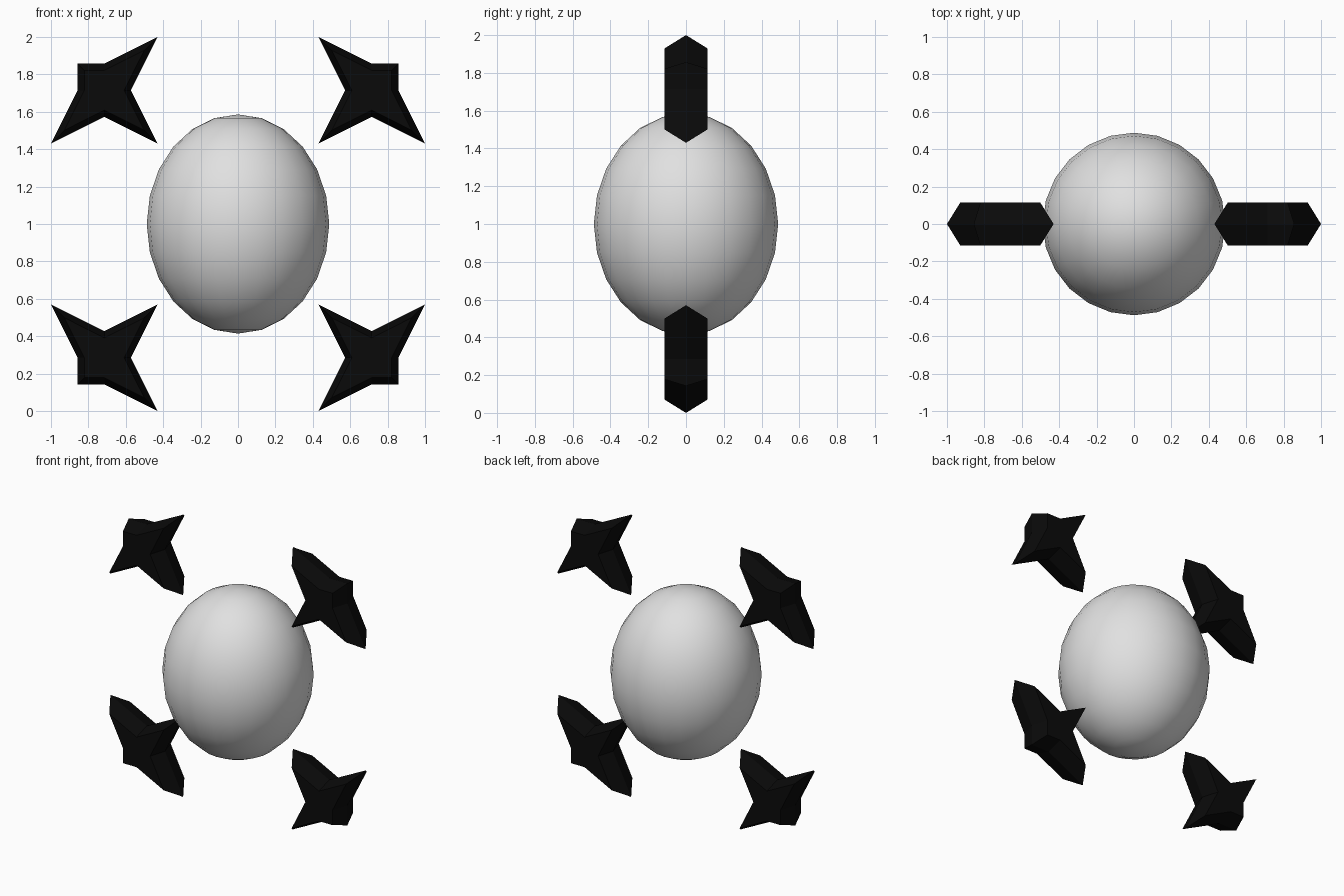
import bpy, bmesh

if "Cube" in bpy.data.objects:
    bpy.data.objects.remove(bpy.data.objects["Cube"])


def material(name, rgb):
    m = bpy.data.materials.new(name)
    m.diffuse_color = (*rgb, 1)
    m.use_nodes = True
    m.node_tree.nodes["Principled BSDF"].inputs["Base Color"].default_value = m.diffuse_color
    return m


grey = material("light grey", (0.75, 0.75, 0.75))
black = material("black", (0.003, 0.003, 0.003))

# Central egg-shaped body
bpy.ops.mesh.primitive_uv_sphere_add(segments=24, ring_count=12, radius=1, location=(0, 0, 1))
body = bpy.context.object
body.name = "body"
body.scale = (0.488, 0.488, 0.586)
body.data.materials.append(grey)
bpy.ops.object.shade_smooth()

# Star outline around its own centre: long points, notches, one square outer corner
STAR = [(-0.285, 0.285), (0, 0.142), (0.142, 0.142), (0.142, 0),
        (0.285, -0.285), (0, -0.142), (-0.285, -0.285), (-0.142, 0)]
CENTRE = 0.715
HALF_DEPTH = 0.115
CAP_SCALE = 0.75


def star(name, sx, sz):
    bm = bmesh.new()
    # full outline in the middle, smaller outlines on front and back
    rings = []
    for y, s in ((-HALF_DEPTH, CAP_SCALE), (0, 1), (HALF_DEPTH, CAP_SCALE)):
        rings.append([bm.verts.new((sx * (CENTRE + s * x), y, 1 + sz * (CENTRE + s * z)))
                      for x, z in STAR])
    n = len(STAR)
    for a, b in zip(rings, rings[1:]):
        for i in range(n):
            j = (i + 1) % n
            bm.faces.new((a[i], a[j], b[j], b[i]))
    bm.faces.new(rings[0])
    bm.faces.new(rings[2][::-1])
    bmesh.ops.recalc_face_normals(bm, faces=bm.faces)
    mesh = bpy.data.meshes.new(name)
    bm.to_mesh(mesh)
    bm.free()
    mesh.materials.append(black)
    bpy.context.collection.objects.link(bpy.data.objects.new(name, mesh))


# One star at each corner, mirrored left-right and up-down
for side, sx in (("left", -1), ("right", 1)):
    for level, sz in (("lower", -1), ("upper", 1)):
        star(f"{level}_{side}_star", sx, sz)
